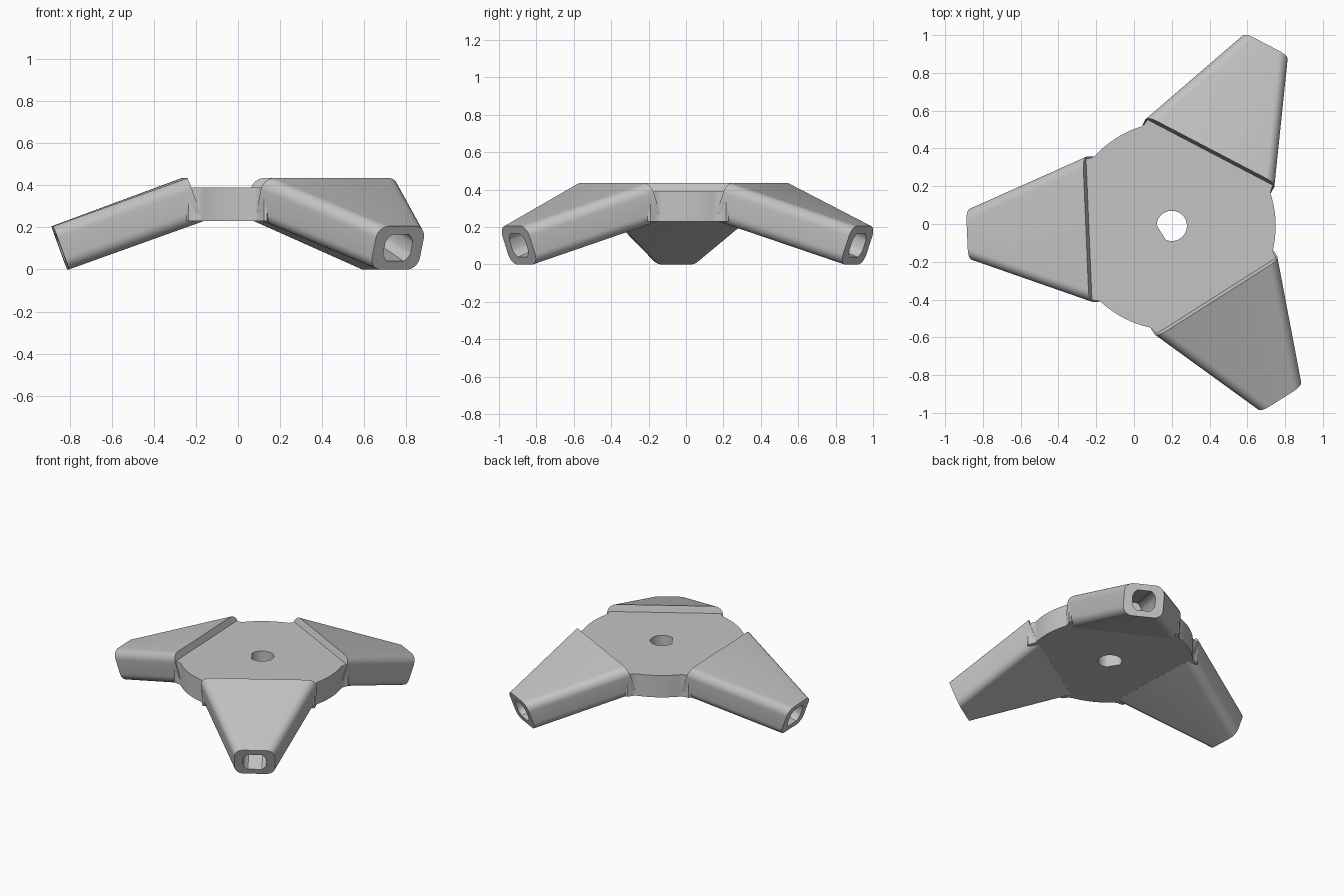
import bpy, bmesh
from math import sin, cos, pi, radians, degrees, atan2
from mathutils import Matrix, Vector

cube = bpy.data.objects.get("Cube")
if cube:
    bpy.data.objects.remove(cube)

CENTRE = Vector((0.2, -0.01, 0))
ARM_ANGLES = (62.4, 182.4, 302.4)
TILT = radians(20)

grey = bpy.data.materials.new("grey plastic")
grey.use_nodes = True
grey.diffuse_color = (0.55, 0.55, 0.55, 1)
grey.node_tree.nodes["Principled BSDF"].inputs["Base Color"].default_value = grey.diffuse_color


def loft(name, rings, matrix, closed=False):
    """Skin equal-length rings; cap the ends, or join last to first."""
    bm = bmesh.new()
    loops = [[bm.verts.new(matrix @ Vector(p)) for p in ring] for ring in rings]
    pairs = list(zip(loops, loops[1:]))
    if closed:
        pairs.append((loops[-1], loops[0]))
    else:
        bm.faces.new(loops[0])
        bm.faces.new(loops[-1])
    for a, b in pairs:
        for i in range(len(a)):
            j = (i + 1) % len(a)
            bm.faces.new((a[i], a[j], b[j], b[i]))
    bmesh.ops.recalc_face_normals(bm, faces=bm.faces)
    mesh = bpy.data.meshes.new(name)
    bm.to_mesh(mesh)
    bm.free()
    mesh.materials.append(grey)
    mesh.shade_smooth()
    mesh.set_sharp_from_angle(angle=radians(30))
    obj = bpy.data.objects.new(name, mesh)
    bpy.context.collection.objects.link(obj)
    return obj


def rounded_section(x, half_width, height, radius, steps=9):
    """Rounded rectangle across the arm, hanging below its top plane."""
    ring = []
    for corner, (sy, sz) in enumerate(((1, 1), (-1, 1), (-1, -1), (1, -1))):
        cy = sy * (half_width - radius)
        cz = -height / 2 + sz * (height / 2 - radius)
        for k in range(steps):
            a = (corner + k / (steps - 1)) * pi / 2
            ring.append((x, cy + radius * cos(a), cz + radius * sin(a)))
    return ring


# Tapered arms, each with a round socket in its outer end
HEIGHT, LENGTH, BORE = 0.219, 0.67, 0.082
inner = rounded_section(0, 0.385, HEIGHT, 0.06)
outer = rounded_section(LENGTH, 0.135, HEIGHT, 0.06)


def bore_ring(x):
    ring = []
    for _, y, z in outer:
        a = atan2(z + HEIGHT / 2, y)
        ring.append((x, BORE * cos(a), -HEIGHT / 2 + BORE * sin(a)))
    return ring


arm_rings = [inner, outer, bore_ring(LENGTH), bore_ring(0.2)]
for name, angle in zip(("back_left_arm", "right_arm", "front_left_arm"), ARM_ANGLES):
    place = (Matrix.Translation(CENTRE) @ Matrix.Rotation(radians(angle), 4, 'Z')
             @ Matrix.Translation((0.455, 0, 0.435)) @ Matrix.Rotation(TILT, 4, 'Y'))
    loft(name, arm_rings, place)


# Round hub with small fillets at the arms and a D-shaped shaft hole
def hub_radius(a):
    off = (degrees(a) - ARM_ANGLES[0] + 60) % 120 - 60
    off = abs(off)
    if 38 <= off < 45:
        return 0.55 + 0.035 * min(1, (45 - off) / 5) ** 2
    return 0.55


def hole_radius(a):
    c = cos(a - radians(212))
    return min(0.08, 0.066 / c) if c > 0.1 else 0.08


def hub_ring(radius, z, count=240):
    angles = [2 * pi * i / count for i in range(count)]
    return [(radius(a) * cos(a), radius(a) * sin(a), z) for a in angles]


BOTTOM, TOP = 0.23, 0.39
loft("hub", [hub_ring(hub_radius, BOTTOM), hub_ring(hub_radius, TOP),
             hub_ring(hole_radius, TOP), hub_ring(hole_radius, BOTTOM)],
     Matrix.Translation(CENTRE), closed=True)
